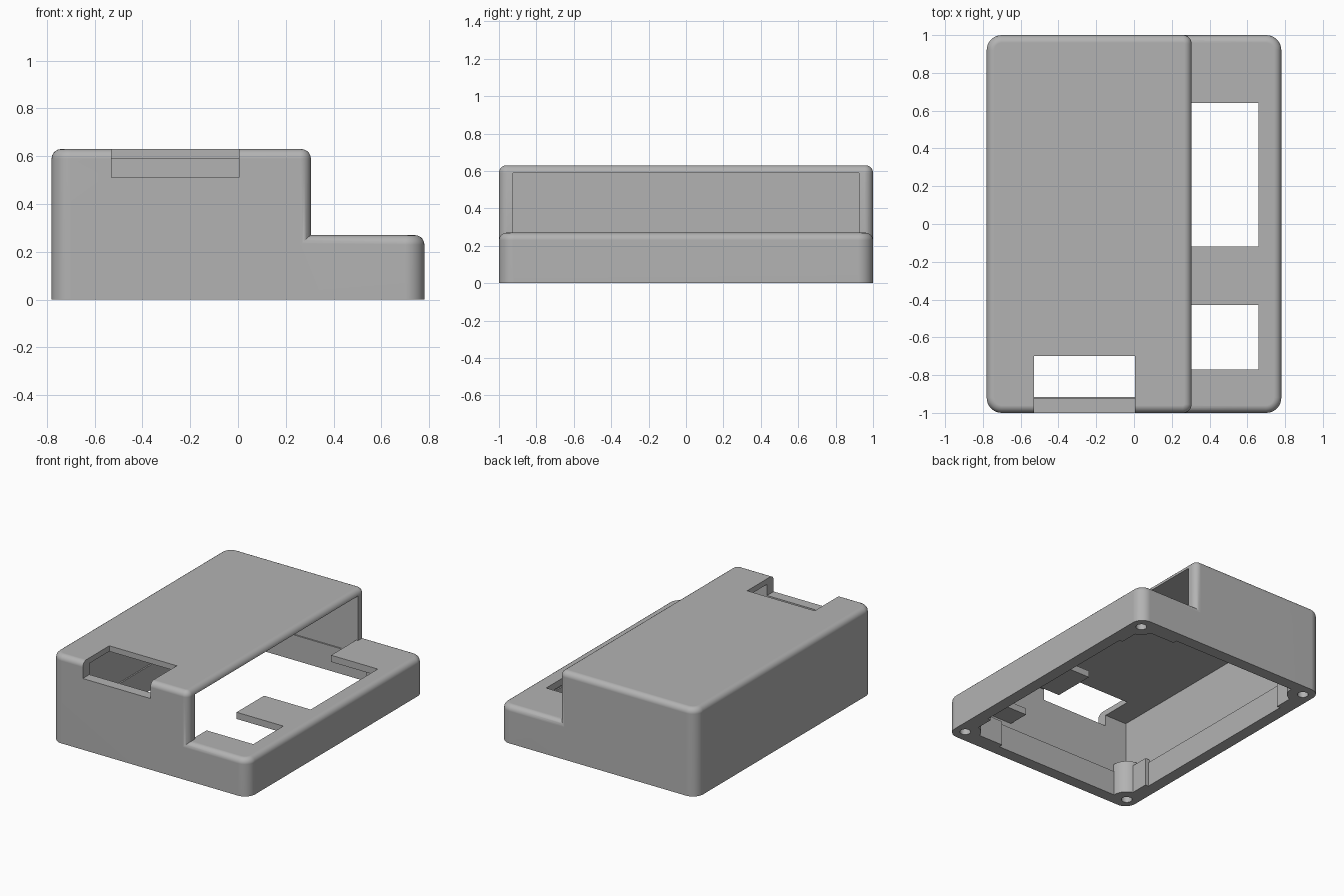
import bpy
import bmesh

cube = bpy.data.objects.get("Cube")
if cube:
    bpy.data.objects.remove(cube, do_unlink=True)

OUT_X, OUT_Y = 0.78, 1.0          # outer half sizes
HIGH, LOW = 0.63, 0.27            # heights of the two levels
STEP_X = 0.305                    # where the tall level ends
IN_X, IN_Y = 0.705, 0.925         # inner half sizes
LEDGE = 0.2                       # top of the thicker lower wall


def add_object(name, bm):
    bmesh.ops.recalc_face_normals(bm, faces=bm.faces)
    mesh = bpy.data.meshes.new(name)
    bm.to_mesh(mesh)
    bm.free()
    ob = bpy.data.objects.new(name, mesh)
    bpy.context.collection.objects.link(ob)
    return ob


def box_mesh(x0, x1, y0, y1, z0, z1):
    bm = bmesh.new()
    bmesh.ops.create_cube(bm, size=1)
    for v in bm.verts:
        v.co = (x1 if v.co.x > 0 else x0, y1 if v.co.y > 0 else y0, z1 if v.co.z > 0 else z0)
    return bm


def box(name, *bounds):
    return add_object(name, box_mesh(*bounds))


def post(name, x, y, radius, z0, z1, sides=32):
    bm = bmesh.new()
    bmesh.ops.create_cone(bm, cap_ends=True, segments=sides, radius1=radius,
                          radius2=radius, depth=z1 - z0)
    bmesh.ops.translate(bm, verts=bm.verts, vec=(x, y, (z0 + z1) / 2))
    return add_object(name, bm)


def rounded_box(name, x0, x1, height, left_r, right_r, top_r):
    """Box with rounded upright corners and a rounded top rim."""
    bm = box_mesh(x0, x1, -OUT_Y, OUT_Y, 0, height)
    for side_x, radius in ((x0, left_r), (x1, right_r)):
        if radius:
            edges = [e for e in bm.edges
                     if all(abs(v.co.x - side_x) < 1e-4 for v in e.verts)
                     and abs(e.verts[0].co.z - e.verts[1].co.z) > 0.1]
            bmesh.ops.bevel(bm, geom=edges, offset=radius, segments=8,
                            profile=0.5, affect='EDGES')
    rim = [e for e in bm.edges if all(abs(v.co.z - height) < 1e-4 for v in e.verts)]
    bmesh.ops.bevel(bm, geom=rim, offset=top_r, segments=5, profile=0.5, affect='EDGES')
    return add_object(name, bm)


def combine(target, tool, operation):
    mod = target.modifiers.new("combine", 'BOOLEAN')
    mod.operation = operation
    mod.solver = 'EXACT'
    mod.object = tool
    bpy.context.view_layer.objects.active = target
    bpy.ops.object.modifier_apply(modifier=mod.name)
    bpy.data.objects.remove(tool, do_unlink=True)


# Outer body: tall level joined with the low shelf
shell = rounded_box("enclosure_cover", -OUT_X, STEP_X, HIGH, 0.08, 0.045, 0.04)
combine(shell, rounded_box("low_shelf", 0, OUT_X, LOW, 0, 0.08, 0.04), 'UNION')

# Cavity: lower pocket, shelf pocket and tall chamber
cavity = box("cavity", -IN_X + 0.01, IN_X - 0.01, -IN_Y + 0.01, IN_Y - 0.01, -0.1, LEDGE)
combine(cavity, box("shelf_pocket", -IN_X, IN_X, -IN_Y, IN_Y, LEDGE - 0.02, 0.222), 'UNION')
combine(cavity, box("tall_chamber", -IN_X, 0.29, -IN_Y, IN_Y, LEDGE - 0.01, 0.59), 'UNION')

# Screw posts and stiffening blocks stay solid inside the cavity
corners = [(sx * 0.7, sy * 0.91) for sx in (-1, 1) for sy in (-1, 1)]
for x, y in corners:
    combine(cavity, post("screw_post", x, y, 0.105, -0.2, 0.235), 'DIFFERENCE')
for s in (-1, 1):
    combine(cavity, box("end_block", 0.4, 0.8, *sorted((s * 0.885, s * 1.1)), -0.2, 0.18),
            'DIFFERENCE')
    for sx in (-1, 1):
        combine(cavity, box("side_block", *sorted((sx * 0.67, sx * 0.9)),
                            *sorted((s * 0.68, s * 1.1)), -0.2, LEDGE + 0.005), 'DIFFERENCE')
combine(shell, cavity, 'DIFFERENCE')

# Openings: open side of the tall level, two shelf windows, front notch
combine(shell, box("side_opening", 0.2, 0.4, -IN_Y, IN_Y, LOW, 0.59), 'DIFFERENCE')
for y0, y1 in ((-0.12, 0.64), (-0.77, -0.43)):
    combine(shell, box("shelf_window", 0.25, 0.66, y0, y1, 0.21, 0.35), 'DIFFERENCE')
combine(shell, box("front_notch", -0.53, 0.005, -1.1, -0.7, 0.51, 0.8), 'DIFFERENCE')

# Blind screw holes in the bottom rim
for x, y in corners:
    combine(shell, post("screw_hole", x, y, 0.036, -0.1, 0.17, 24), 'DIFFERENCE')

# Plain grey plastic
grey = bpy.data.materials.new("grey_plastic")
grey.use_nodes = True
colour = (0.45, 0.45, 0.45, 1)
grey.diffuse_color = colour
grey.node_tree.nodes["Principled BSDF"].inputs["Base Color"].default_value = colour
shell.data.materials.clear()
shell.data.materials.append(grey)

# Smooth the rounded edges, keep the flats flat
bpy.ops.object.select_all(action='DESELECT')
shell.select_set(True)
bpy.context.view_layer.objects.active = shell
bpy.ops.object.shade_smooth_by_angle(angle=0.6)
flats = shell.modifiers.new("flat_faces", 'WEIGHTED_NORMAL')
flats.keep_sharp = True
